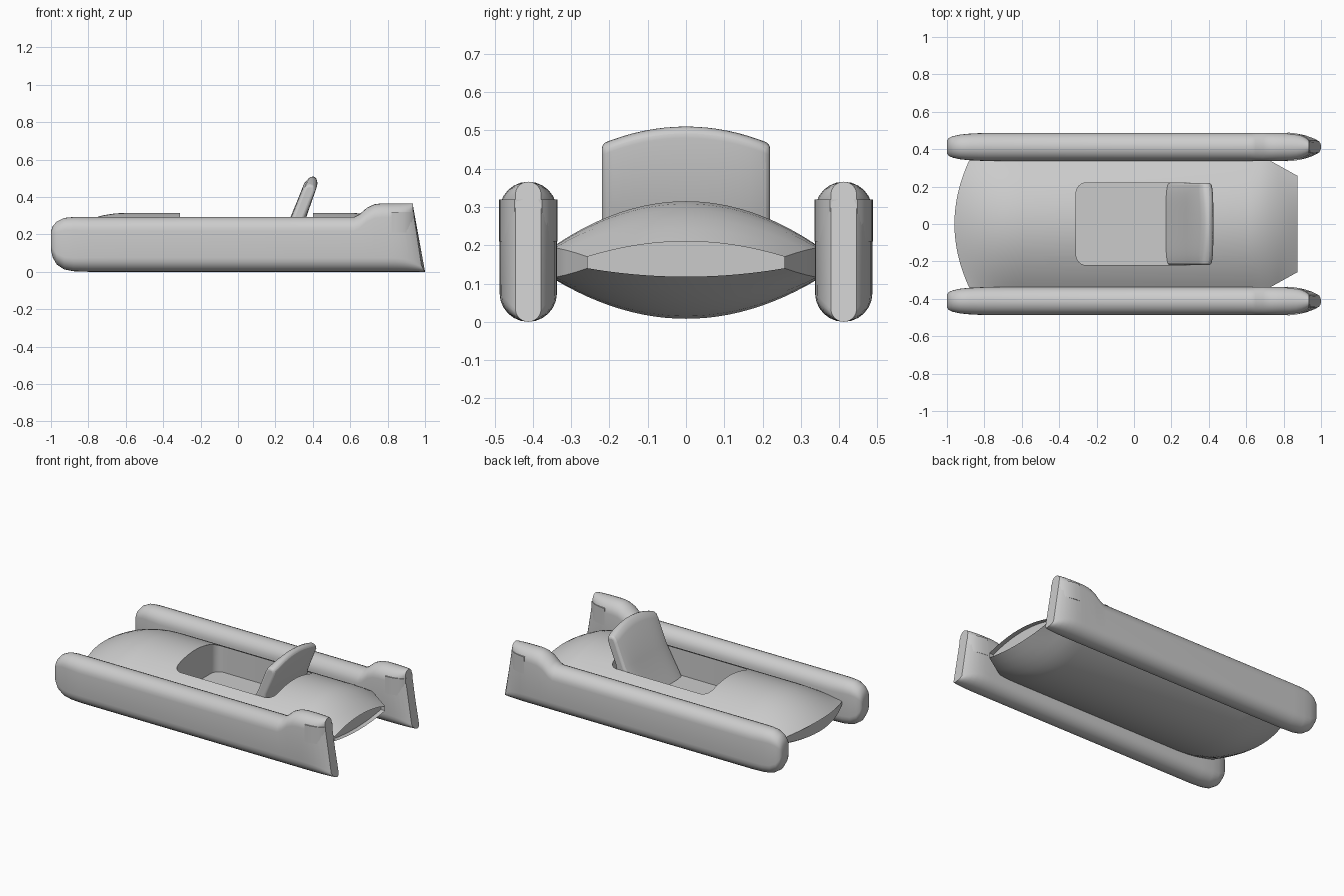
import bpy, bmesh, math
from math import sin, cos, pi, sqrt

if "Cube" in bpy.data.objects:
    bpy.data.objects.remove(bpy.data.objects["Cube"])


def make_object(name, bm, angle=35):
    bmesh.ops.recalc_face_normals(bm, faces=bm.faces[:])
    mesh = bpy.data.meshes.new(name)
    bm.to_mesh(mesh)
    bm.free()
    ob = bpy.data.objects.new(name, mesh)
    bpy.context.collection.objects.link(ob)
    smooth(ob, angle)
    return ob


def smooth(ob, angle=35):
    bpy.ops.object.select_all(action='DESELECT')
    ob.select_set(True)
    bpy.context.view_layer.objects.active = ob
    bpy.ops.object.shade_smooth_by_angle(angle=math.radians(angle))


def loft(rings):
    """Skin closed rings of equal length and cap both ends."""
    bm = bmesh.new()
    vs = [[bm.verts.new(p) for p in r] for r in rings]
    n = len(vs[0])
    for a, b in zip(vs, vs[1:]):
        for i in range(n):
            j = (i + 1) % n
            bm.faces.new((a[i], a[j], b[j], b[i]))
    first = bm.faces.new(vs[0])
    last = bm.faces.new(vs[-1])
    return bm, first, last


def prism(name, outline, z0, z1):
    bm, _, _ = loft([[(x, y, z) for x, y in outline] for z in (z0, z1)])
    return make_object(name, bm)


def both_sides(ob, name):
    """Place a symmetric part on each pontoon line."""
    ob.name = name + "_right"
    ob.location.y = -0.412
    other = ob.copy()
    other.name = name + "_left"
    other.location.y = 0.412
    bpy.context.collection.objects.link(other)


# Pontoons: stadium sections along x
def stadium(zb, zt, hw):
    rz = min(hw, (zt - zb) / 2)
    pts = []
    for k in range(13):
        a = pi * k / 12
        pts.append((hw * cos(a), zt - rz + rz * sin(a)))
    for k in range(13):
        a = pi + pi * k / 12
        pts.append((hw * cos(a), zb + rz + rz * sin(a)))
    return pts


def stern_x(z):
    return 0.935 + 0.065 * max(0, (0.16 - z) / 0.16) ** 1.5


def end_width(t):
    return 0.075 * sqrt(1 - 0.8 * t ** 2.5)


stations = [(-1.0, .115, .215, .036), (-.99, .075, .245, .048), (-.97, .04, .268, .057),
            (-.93, .013, .288, .066), (-.88, .003, .293, .071), (-.8, .0, .293, .075),
            (.62, .0, .293, .075), (.65, .0, .308, .075), (.69, .0, .343, .075),
            (.73, .0, .361, .075), (.77, .0, .366, .075)]
rings = [[(x, y, z) for y, z in stadium(zb, zt, hw)] for x, zb, zt, hw in stations]
for t in (0, .25, .5, .7, .85, .95, 1):
    rings.append([(.8 + (stern_x(z) - .8) * t, y, z)
                  for y, z in stadium(0, .366, end_width(t))])
both_sides(make_object("pontoon", loft(rings)[0], 40), "pontoon")

# Wrap-around sleeve at each stern post
half = [(.82 + .12 * t, end_width(max(0, (.02 + .12 * t) / .14)) + .002)
        for t in (0, .2, .4, .6, .75, .9, 1)]
outline = half + [(x, -y) for x, y in reversed(half)]
both_sides(prism("sleeve", outline, .21, .32), "stern_sleeve")

# Round plug on each bow
plug = [[(x, .035 * cos(2 * pi * k / 24), .165 + .045 * sin(2 * pi * k / 24))
         for k in range(24)] for x in (-.98, -1.0)]
both_sides(make_object("plug", loft(plug)[0]), "bow_plug")


# Hull: lens sections with a bowed nose and tapered stern
def lens(x, zt, zb, et, eb, hw, bow):
    us = [-1 + 2 * k / 24 for k in range(25)]
    top = [(x + bow * u * u, hw * u, et + (zt - et) * (1 - u * u)) for u in us]
    bot = [(x + bow * u * u, hw * u, eb + (zb - eb) * (1 - u * u)) for u in reversed(us)]
    return top + bot


hull_rings = []
for t in (1, .95, .88, .78, .65, .5, .33, .16, 0):
    d = t ** 2
    hull_rings.append(lens(-.6 - .36 * t, .315 - .115 * d, .008 + .12 * d,
                           .2 - .03 * d, .11 + .04 * d, .342, .08 * t))
for t in (0, .2, .4, .6, .8, 1):
    d = t ** 1.7
    w = .342 if t < .45 else .342 - .085 * (t - .4) / .6
    hull_rings.append(lens(.62 + .255 * t, .315 - .105 * d, .008 + .11 * d,
                           .2 - .03 * d, .11 + .03 * d, w, 0))
bm, _, stern = loft(hull_rings)
bmesh.ops.inset_region(bm, faces=[stern], thickness=.006)
for v in stern.verts:
    v.co.x -= .03
hull = make_object("hull", bm)

# Cockpit opening
x0, x1, hy, r = -.31, .40, .22, .055
outline = []
for cx, cy, a0 in ((x1 - r, hy - r, 0), (x0 + r, hy - r, 90),
                   (x0 + r, r - hy, 180), (x1 - r, r - hy, 270)):
    for k in range(7):
        a = math.radians(a0 + 15 * k)
        outline.append((cx + r * cos(a), cy + r * sin(a)))
cutter = prism("cockpit_cutter", outline, .10, .6)
cut = hull.modifiers.new("cockpit", 'BOOLEAN')
cut.operation = 'DIFFERENCE'
cut.solver = 'EXACT'
cut.object = cutter
bpy.context.view_layer.objects.active = hull
bpy.ops.object.modifier_apply(modifier="cockpit")
bpy.data.objects.remove(cutter)
smooth(hull)

# Seat back: leaning panel with an arched, rounded top
seat_rings = []
for k in range(17):
    u = -1 + k / 8
    zt = .51 - .045 * u * u
    e = .012 * abs(u) ** 6
    s = (zt - .09) / .42
    front = .19 + .18 * s
    seat_rings.append([(.165 + e, .22 * u, .09), (.28 + e, .22 * u, .29),
                       (front - .015 + e, .22 * u, zt - .035), (front + .01, .22 * u, zt - .008),
                       (front + .03, .22 * u, zt), (.418 - e, .22 * u, zt - .006),
                       (.424 - e, .22 * u, zt - .03), (.365 - e, .22 * u, .29),
                       (.33 - e, .22 * u, .09)])
seat = make_object("seat_back", loft(seat_rings)[0], 45)
bev = seat.modifiers.new("bevel", 'BEVEL')
bev.width = .012
bev.segments = 3
bev.angle_limit = math.radians(50)
